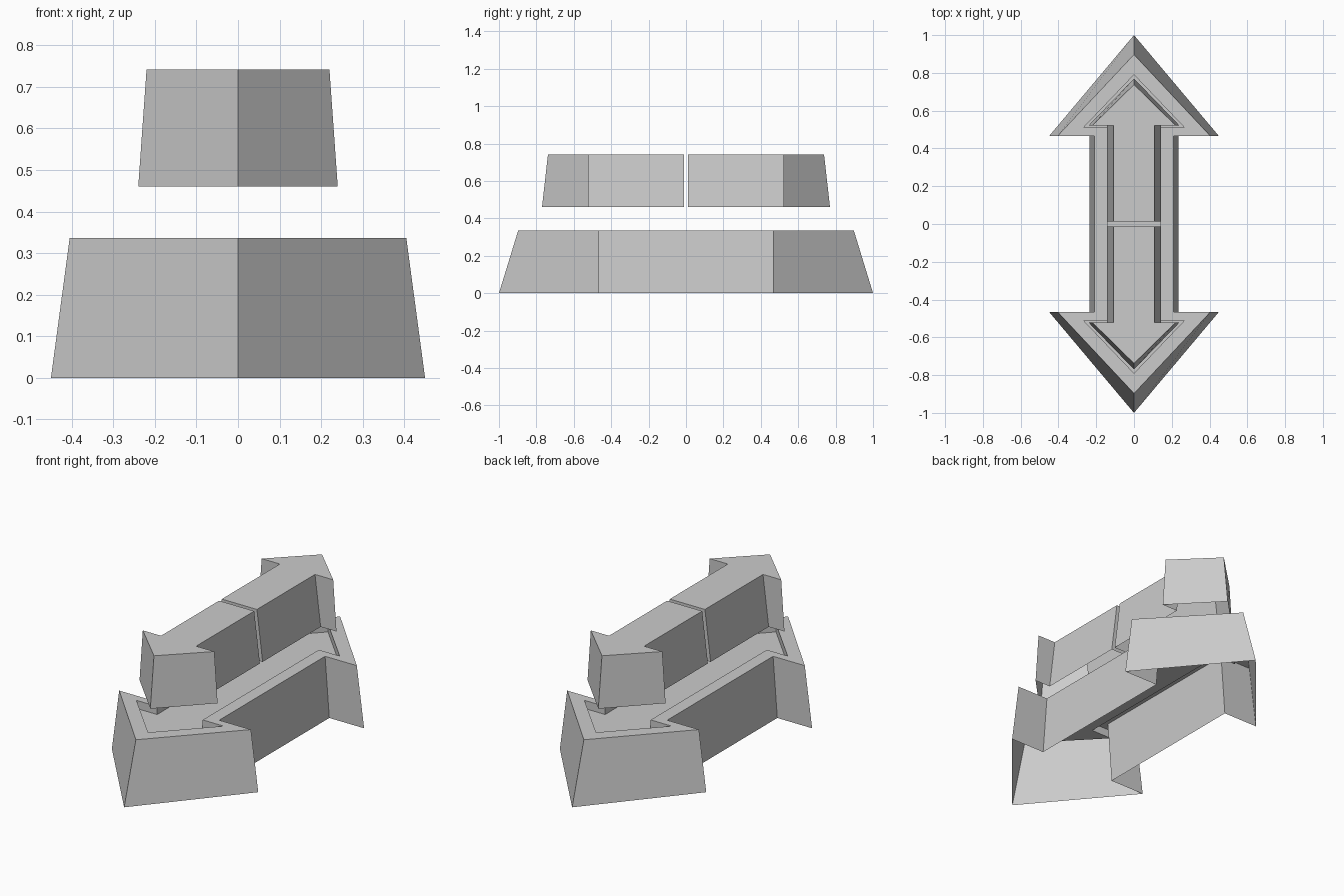
import bpy
import bmesh

cube = bpy.data.objects.get("Cube")
if cube:
    bpy.data.objects.remove(cube, do_unlink=True)

# Single material
grey = bpy.data.materials.new("light grey")
grey.use_nodes = True
colour = (0.6, 0.6, 0.6, 1.0)
grey.diffuse_color = colour
grey.node_tree.nodes["Principled BSDF"].inputs["Base Color"].default_value = colour


def half_arrow(shaft, head, back, tip):
    """Outline of an arrow pointing to +y, from right shaft to left shaft."""
    return [(shaft, back), (head, back), (0, tip), (-head, back), (-shaft, back)]


def double_arrow(*sizes):
    """Counter-clockwise outline with a head at each end."""
    half = half_arrow(*sizes)
    return half + [(-x, -y) for x, y in half]


def single_arrow(shaft, head, back, tip, start):
    """Counter-clockwise outline with a head at +y and a flat end."""
    return half_arrow(shaft, head, back, tip) + [(-shaft, start), (shaft, start)]


def shell(name, sections, turn=1):
    """Join stacked outlines with walls, close the last one, leave the underside open."""
    bm = bmesh.new()
    loops = [[bm.verts.new((turn * x, turn * y, z)) for x, y in outline]
             for outline, z in sections]
    for low, high in zip(loops, loops[1:]):
        n = len(low)
        for i in range(n):
            j = (i + 1) % n
            bm.faces.new((low[i], low[j], high[j], high[i]))
    bm.faces.new(loops[-1])
    mesh = bpy.data.meshes.new(name)
    bm.to_mesh(mesh)
    bm.free()
    mesh.materials.append(grey)
    obj = bpy.data.objects.new(name, mesh)
    bpy.context.collection.objects.link(obj)
    return obj


# Tapered double-headed base with a shallow arrow-shaped recess in its top
recess = double_arrow(0.14, 0.268, 0.51, 0.79)
shell("arrow_base", [
    (double_arrow(0.236, 0.45, 0.465, 1.0), 0.0),
    (double_arrow(0.21, 0.405, 0.465, 0.897), 0.336),
    (recess, 0.336),
    (recess, 0.291),
])

# Two raised arrows above the base, pointing away from each other
for name, turn in (("back_arrow", 1), ("front_arrow", -1)):
    shell(name, [
        (single_arrow(0.143, 0.24, 0.522, 0.77, 0.012), 0.46),
        (single_arrow(0.108, 0.22, 0.522, 0.738, 0.012), 0.742),
    ], turn)
